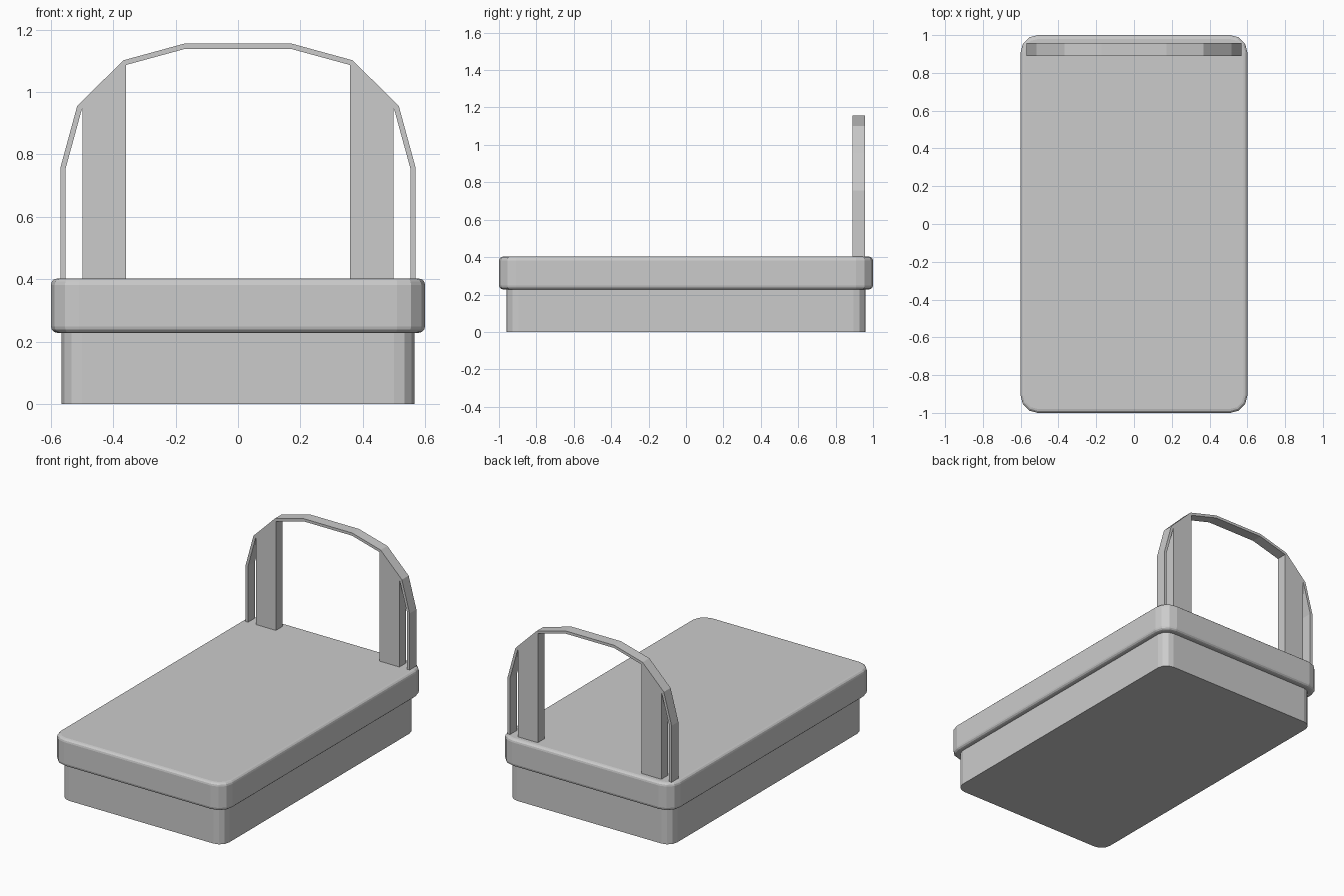
import bpy, bmesh
from math import sin, cos, pi

if "Cube" in bpy.data.objects:
    bpy.data.objects.remove(bpy.data.objects["Cube"])


def prism(name, profile, to_3d, a, b):
    """Extrude a 2D outline between depths a and b."""
    bm = bmesh.new()
    lo = [bm.verts.new(to_3d(u, v, a)) for u, v in profile]
    hi = [bm.verts.new(to_3d(u, v, b)) for u, v in profile]
    n = len(profile)
    bm.faces.new(lo)
    bm.faces.new(hi)
    for i in range(n):
        j = (i + 1) % n
        bm.faces.new((lo[i], lo[j], hi[j], hi[i]))
    bmesh.ops.recalc_face_normals(bm, faces=bm.faces)
    mesh = bpy.data.meshes.new(name)
    bm.to_mesh(mesh)
    bm.free()
    obj = bpy.data.objects.new(name, mesh)
    bpy.context.collection.objects.link(obj)
    return obj


def rounded_rect(hx, hy, r, segs=3):
    pts = []
    for k, (sx, sy) in enumerate(((1, 1), (-1, 1), (-1, -1), (1, -1))):
        for i in range(segs + 1):
            t = (k + i / segs) * pi / 2
            pts.append((sx * (hx - r) + r * cos(t), sy * (hy - r) + r * sin(t)))
    return pts


def flat(u, v, d):
    return (u, v, d)


def upright(u, v, d):
    return (u, d, v)


# Bed base
prism("bed_base", rounded_rect(0.566, 0.96, 0.065), flat, 0.0, 0.23)

# Mattress with softened top and bottom rims
mattress = prism("mattress", rounded_rect(0.6, 1.0, 0.09), flat, 0.228, 0.402)
bevel = mattress.modifiers.new("soft_rim", "BEVEL")
bevel.width = 0.02
bevel.segments = 3
bevel.limit_method = "ANGLE"
bevel.angle_limit = 1.0

# Headboard arch: thin band following a faceted curve
Y0, Y1 = 0.89, 0.957
outer = [(0.57, 0.395), (0.57, 0.757), (0.516, 0.955), (0.368, 1.102), (0.171, 1.156)]
inner = [(0.553, 0.395), (0.553, 0.755), (0.501, 0.945), (0.36, 1.087), (0.169, 1.139)]


def mirrored(half):
    return half + [(-x, z) for x, z in reversed(half)]


prism("headboard_arch", mirrored(outer) + mirrored(inner)[::-1], upright, Y0, Y1)

# Headboard slats, cut at the slope of the arch
slat = [(0.36, 0.395), (0.499, 0.395), (0.499, 0.95), (0.36, 1.09)]
for side, s in (("right", 1), ("left", -1)):
    prism("headboard_slat_" + side, [(s * x, z) for x, z in slat], upright, Y0, Y1)
